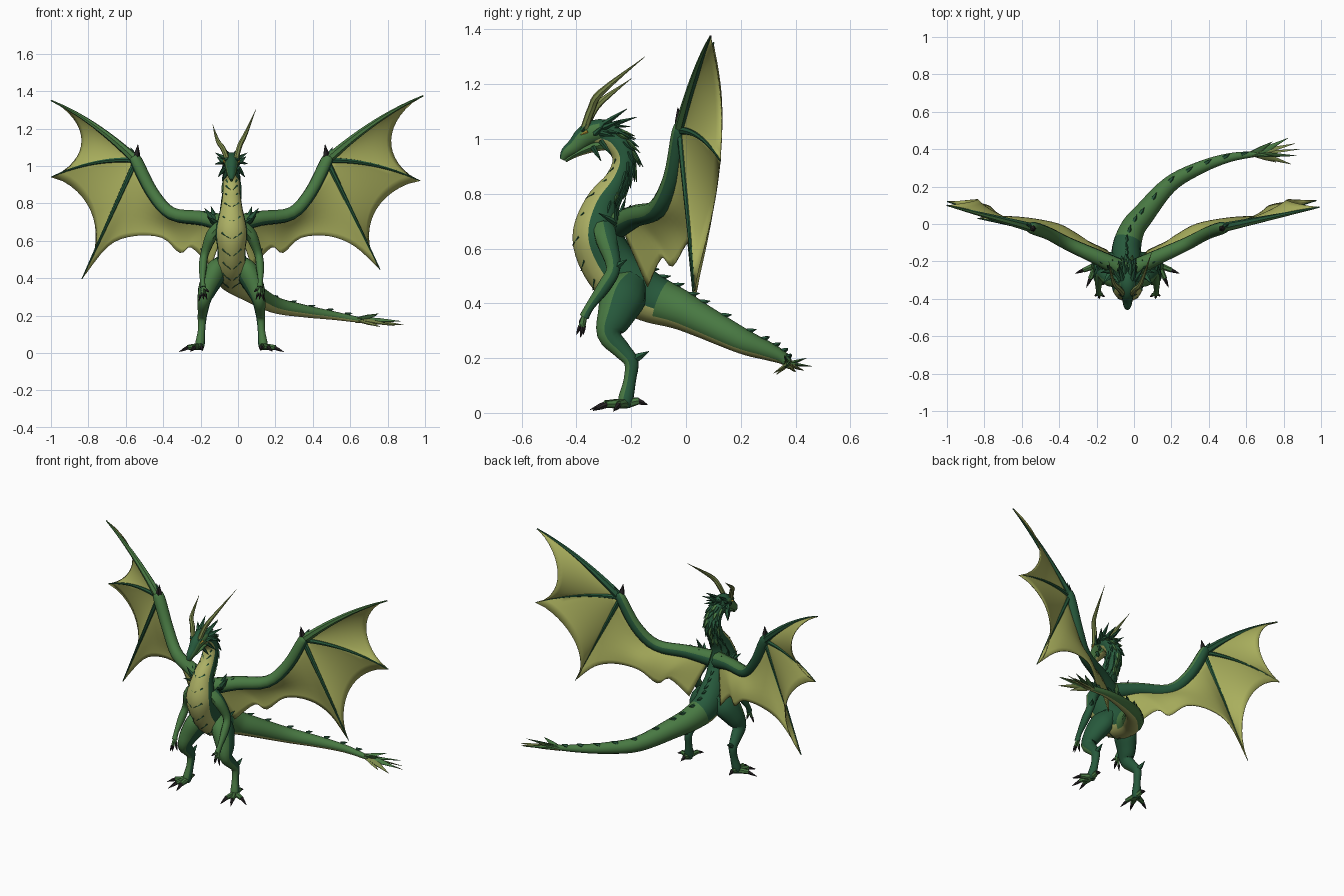
import bpy, bmesh, math, random
from mathutils import Vector as V

random.seed(4)
if "Cube" in bpy.data.objects:
    bpy.data.objects.remove(bpy.data.objects["Cube"], do_unlink=True)

CX = -0.035  # body midline
COLOURS = [("dark green scales", (0.02, 0.1, 0.045)), ("mid green scales", (0.065, 0.19, 0.055)),
           ("yellow wing skin", (0.4, 0.43, 0.11)), ("yellow belly", (0.42, 0.44, 0.13)),
           ("olive horn", (0.2, 0.25, 0.07)), ("black claw", (0.018, 0.015, 0.016)),
           ("amber eye", (0.75, 0.5, 0.06))]
DARK, MID, SKIN, BELLY, HORN, CLAW, EYE = range(len(COLOURS))
MATS = []
for label, rgb in COLOURS:
    m = bpy.data.materials.new(label)
    m.use_nodes = True
    m.diffuse_color = (*rgb, 1)
    m.node_tree.nodes["Principled BSDF"].inputs["Base Color"].default_value = (*rgb, 1)
    MATS.append(m)


def finish(bm, name, thickness=0):
    bmesh.ops.recalc_face_normals(bm, faces=bm.faces)
    mesh = bpy.data.meshes.new(name)
    bm.to_mesh(mesh)
    bm.free()
    for m in MATS:
        mesh.materials.append(m)
    ob = bpy.data.objects.new(name, mesh)
    bpy.context.collection.objects.link(ob)
    bpy.ops.object.select_all(action='DESELECT')
    ob.select_set(True)
    bpy.context.view_layer.objects.active = ob
    bpy.ops.object.shade_smooth_by_angle(angle=math.radians(42))
    if thickness:
        mod = ob.modifiers.new("thickness", 'SOLIDIFY')
        mod.thickness, mod.offset = thickness, 0
    return ob


def curve(pts, sub):
    """Smooth interpolation through points of any dimension."""
    p = [V(q) for q in pts]
    out = []
    for i in range(len(p) - 1):
        a, b, c, d = p[max(i - 1, 0)], p[i], p[i + 1], p[min(i + 2, len(p) - 1)]
        for k in range(sub):
            t = k / sub
            out.append(b + (c - a) * (t / 2) + (a * 2 - b * 5 + c * 4 - d) * (t * t / 2)
                       + (b * 3 - a - c * 3 + d) * (t ** 3 / 2))
    return out + [p[-1]]


def tube(bm, pts, paint=DARK, sides=10, sub=4):
    """Loft ellipses (x, y, z, half width, half depth); returns the ring frames."""
    pts = curve(pts, sub)
    c = [V(p[:3]) for p in pts]
    side, rings, frames, n = V((1, 0.02, 0.03)), [], [], len(pts)
    for i, p in enumerate(pts):
        t = (c[min(i + 1, n - 1)] - c[max(i - 1, 0)]).normalized()
        side = (side - t * side.dot(t)).normalized()
        under = t.cross(side)
        rx, ry = max(p[3], 0.001), max(p[4], 0.001)
        frames.append((c[i], t, side, under, rx, ry))
        angles = [math.tau * k / sides for k in range(sides)]
        rings.append([bm.verts.new(c[i] + side * rx * math.cos(a) + under * ry * math.sin(a)) for a in angles])
    for i in range(n - 1):
        for k in range(sides):
            j = (k + 1) % sides
            f = bm.faces.new((rings[i][k], rings[i][j], rings[i + 1][j], rings[i + 1][k]))
            f.material_index = paint(i / n, math.sin(math.tau * (k + 0.5) / sides)) if callable(paint) else paint
    for ring, t in ((rings[0], 0), (rings[-1], 1)):
        bm.faces.new(ring).material_index = paint(t, 0) if callable(paint) else paint
    return frames


def spike(bm, base, tip, r=0.012, paint=DARK, flat=1.0):
    base, tip = V(base), V(tip)
    mid = base.lerp(tip, 0.45)
    tube(bm, [(*base, r, r * flat), (*mid, r * 0.75, r * 0.75 * flat), (*tip, 0, 0)], paint, 5, 1)


def at(s, *pts):
    """Place points given as offsets from the midline on side s."""
    return [(CX + s * p[0], *p[1:]) for p in pts]


# Neck, torso and tail in one sweep
def body_paint(t, under):
    if t < 0.54:
        return BELLY if under > 0.5 else DARK
    return BELLY if under > 0.8 else MID


bm = bmesh.new()
body = tube(bm, [
    (CX, -.33, 1.02, .035, .04), (CX, -.265, 1.0, .042, .046), (CX, -.225, .93, .045, .043),
    (CX, -.25, .85, .048, .045), (CX, -.305, .76, .062, .065), (CX, -.325, .65, .085, .09),
    (CX, -.285, .55, .075, .1), (CX, -.215, .47, .08, .1), (-.04, -.13, .42, .078, .09),
    (-.01, -.03, .38, .068, .074), (.05, .05, .34, .06, .062), (.19, .21, .26, .044, .046),
    (.35, .3, .225, .034, .034), (.51, .355, .2, .024, .023), (.66, .375, .175, .014, .014),
    (.74, .385, .165, .004, .004)], body_paint, 16, 5)
finish(bm, "body_and_tail")

# Belly chevrons
bm = bmesh.new()
for i in range(10, 38, 3):
    c, t, side, under, rx, ry = body[i]
    for s in (-1, 1):
        base = c + side * s * rx * 0.62 + under * ry * 0.76
        spike(bm, base, c + under * (ry + 0.003) + t * 0.03 + side * s * 0.008, 0.007, DARK, 0.5)
finish(bm, "belly_chevrons")

# Mane on the neck and a row of spines down the back and tail
bm = bmesh.new()
for i in range(3, 21, 2):
    c, t, side, under, rx, ry = body[i]
    for k in range(-2, 3):
        a = k * 0.55 + random.uniform(-0.15, 0.15)
        out = side * math.sin(a) * rx - under * math.cos(a) * ry
        reach = random.uniform(0.04, 0.07) * (1.15 - abs(k) * 0.15)
        spike(bm, c + out * 0.85, c + out * 1.25 + t * reach, 0.014, random.choice((DARK, DARK, MID)), 0.6)
for i in range(22, 70, 3):
    c, t, side, under, rx, ry = body[i]
    spike(bm, c - under * ry * 0.9, c - under * (ry + 0.014) + t * 0.035, 0.012, DARK)
finish(bm, "mane_and_spines")

# Head, jaw, eyes, crown and horns
bm = bmesh.new()
tube(bm, [(CX, -.452, .925, .008, .01), (CX, -.437, .95, .021, .022), (CX, -.405, .975, .028, .03),
          (CX, -.365, 1.012, .037, .042), (CX, -.315, 1.03, .047, .045), (CX, -.265, 1.02, .036, .04)],
     lambda t, u: MID if u > -0.4 and t < 0.7 else DARK, 10, 3)
finish(bm, "head")
bm = bmesh.new()
tube(bm, [(CX, -.44, .92, .007, .006), (CX, -.4, .945, .018, .011), (CX, -.34, .97, .03, .018),
          (CX, -.29, .98, .03, .02)], lambda t, u: BELLY if u > 0.4 else MID, 8, 3)
finish(bm, "lower_jaw")
bm = bmesh.new()
for s in (-1, 1):
    a, b = at(s, (.034, -.385, 1.015), (.041, -.36, 1.028))
    spike(bm, b, a, 0.006, EYE)
finish(bm, "eyes")
bm = bmesh.new()
for s in (-1, 1):
    for root, tip in (((.025, -.3, 1.055), (.045, -.215, 1.11)), ((.035, -.3, 1.04), (.085, -.235, 1.07)),
                      ((.04, -.31, 1.02), (.09, -.26, 1.01)), ((.035, -.31, .99), (.072, -.27, .94)),
                      ((.015, -.28, 1.05), (.02, -.18, 1.08)), ((.04, -.33, 1.02), (.078, -.3, 1.05)),
                      ((.025, -.38, 1.03), (.04, -.34, 1.085)), ((.025, -.34, .97), (.045, -.31, .92))):
        a, b = at(s, root, tip)
        spike(bm, a, b, 0.015, DARK, 0.7)
finish(bm, "crown_spikes")
for s, name, tip in ((1, "left_horn", (.13, -.15, 1.3, 0, 0)), (-1, "right_horn", (.1, -.2, 1.22, 0, 0))):
    bm = bmesh.new()
    f = 1 if s > 0 else 0.75
    tube(bm, at(s, (.025, -.37, 1.04, .014, .015), (.045, -.345, 1.04 + .07 * f, .014, .015),
                (.075, -.31, 1.04 + .13 * f, .011, .013), tip), HORN, 7, 4)
    finish(bm, name)

for s, word in ((1, "left"), (-1, "right")):
    # Hind leg with clawed toes
    bm = bmesh.new()
    tube(bm, at(s, (.045, -.19, .49, .035, .05), (.085, -.225, .43, .06, .083), (.125, -.26, .35, .052, .066),
                (.145, -.28, .285, .037, .045), (.152, -.235, .23, .028, .034), (.157, -.2, .185, .024, .027),
                (.16, -.205, .12, .02, .023), (.168, -.22, .05, .026, .028), (.17, -.225, .02, .02, .02)),
         lambda t, u: MID if u > 0.55 else DARK, 12, 4)
    a, b = at(s, (.157, -.2, .19), (.16, -.135, .225))
    spike(bm, a, b, 0.018)
    ankle = V(at(s, (.168, -.22, .035))[0])
    for tip in at(s, (.28, -.265, .006), (.22, -.34, .008), (.155, -.35, .012), (.17, -.14, .03)):
        tip = V(tip)
        knuckle = ankle.lerp(tip, 0.6) + V((0, 0, 0.012))
        tube(bm, [(*ankle, .018, .02), (*ankle.lerp(knuckle, 0.6), .015, .016), (*knuckle, .013, .013)], MID, 7, 2)
        spike(bm, ankle.lerp(knuckle, 0.9), tip, 0.012, CLAW)
    finish(bm, word + "_leg")

    # Foreleg with clawed fingers
    bm = bmesh.new()
    tube(bm, at(s, (.06, -.3, .68, .03, .04), (.105, -.29, .63, .032, .04), (.143, -.265, .53, .022, .027),
                (.153, -.3, .46, .022, .025), (.155, -.35, .39, .014, .017), (.152, -.372, .35, .016, .018)),
         lambda t, u: MID if u > 0.1 else DARK, 10, 4)
    a, b = at(s, (.145, -.26, .53), (.165, -.215, .56))
    spike(bm, a, b, 0.014)
    palm = V(at(s, (.153, -.37, .355))[0])
    for tip in at(s, (.175, -.385, .275), (.15, -.4, .285), (.13, -.375, .285), (.12, -.39, .325)):
        knuckle = palm.lerp(V(tip), 0.55)
        spike(bm, palm, V(tip), 0.01, MID)
        spike(bm, knuckle, V(tip), 0.008, CLAW)
    finish(bm, word + "_arm")

    # Shoulder tuft
    bm = bmesh.new()
    for tip in at(s, (.11, -.22, .785), (.145, -.26, .775), (.08, -.19, .75), (.15, -.2, .76), (.13, -.32, .73)):
        spike(bm, at(s, (.08, -.25, .69))[0], tip, 0.022, DARK, 0.6)
    finish(bm, word + "_shoulder_tuft")

    # Wing arm, fingers and claws
    arm = at(s, (.03, -.24, .69, .05, .05), (.155, -.18, .72, .042, .04), (.32, -.105, .745, .036, .036),
             (.425, -.05, .86, .034, .034), (.51, -.02, 1.03, .034, .03))
    wrist = V(arm[-1][:3])
    if s > 0:
        tips = [(1.025, .09, 1.375), (1.01, .125, .92), (.795, .03, .445)]
    else:
        tips = [(.965, .1, 1.35), (.965, .12, .94), (.8, .03, .395)]
    tips = [V(p) for p in at(s, *tips)]

    def finger(k, v):
        rise = (0.03, 0.03, 0)[k]
        return wrist.lerp(tips[k], v) + V((0, 0, rise * 4 * v * (1 - v)))

    bm = bmesh.new()
    tube(bm, arm + [(*(wrist + V((s * 0.015, 0, 0.03))), .012, .012)],
         lambda t, u: MID if u < 0.3 else DARK, 10, 4)
    spike(bm, wrist, wrist + V((-s * 0.01, -0.01, 0.085)), 0.022, CLAW)
    spike(bm, wrist, wrist + V((s * 0.03, 0.02, 0.07)), 0.02)
    for k, r in enumerate((0.026, 0.016, 0.016)):
        steps = [(v / 8, r * (1 - 0.85 * v / 8)) for v in range(9)]
        tube(bm, [(*finger(k, v), w, w) for v, w in steps],
             lambda t, u: CLAW if t > 0.9 else (MID if k == 0 and u < 0 else DARK), 7, 2)
    finish(bm, word + "_wing_bones")

    # Wing membrane: two finger panels and the inner panel
    bm = bmesh.new()

    def sheet(f, nu, nv):
        grid = [[bm.verts.new(f(i / nu, j / nv)) for j in range(nv + 1)] for i in range(nu + 1)]
        for i in range(nu):
            for j in range(nv):
                q = bm.faces.new((grid[i][j], grid[i + 1][j], grid[i + 1][j + 1], grid[i][j + 1]))
                q.material_index = SKIN

    for k, pull in ((0, (-.165, 0, -.01)), (1, (-.145, 0, .055))):
        pull = V((s * pull[0], pull[1], pull[2]))

        def panel(u, v):
            scallop = max(4 * u * (1 - u), 0) ** 0.8
            billow = V((0, 0.02 * math.sin(math.pi * u) * v, 0))
            return finger(k, v).lerp(finger(k + 1, v), u) + pull * scallop * v * v + billow
        sheet(panel, 14, 8)

    top = [V(p[:3]) for p in curve(arm[::-1], 6)]
    rim = curve([tuple(tips[2])] + at(s, (.66, .04, .57), (.52, .03, .625), (.37, 0, .615), (.275, -.05, .535),
                                      (.215, -.09, .565), (.11, -.14, .46)), 4)
    sheet(lambda u, v: top[round(u * 24)].lerp(rim[round(u * 24)], v)
          + V((0, 0.025 * math.sin(math.pi * v) * math.sin(math.pi * u), 0)), 24, 8)
    bmesh.ops.remove_doubles(bm, verts=bm.verts, dist=0.0005)
    finish(bm, word + "_wing_membrane", 0.005)

# Leafy tail tuft
bm = bmesh.new()
for n, tip in enumerate(((.885, .4, .15), (.825, .46, .17), (.84, .32, .145), (.74, .44, .2), (.76, .33, .14),
                         (.87, .365, .17), (.86, .43, .155), (.75, .36, .21))):
    spike(bm, (.63 + .02 * (n % 3), .373, .178), tip, 0.02, (HORN, MID)[n % 2], 0.45)
finish(bm, "tail_tuft")
